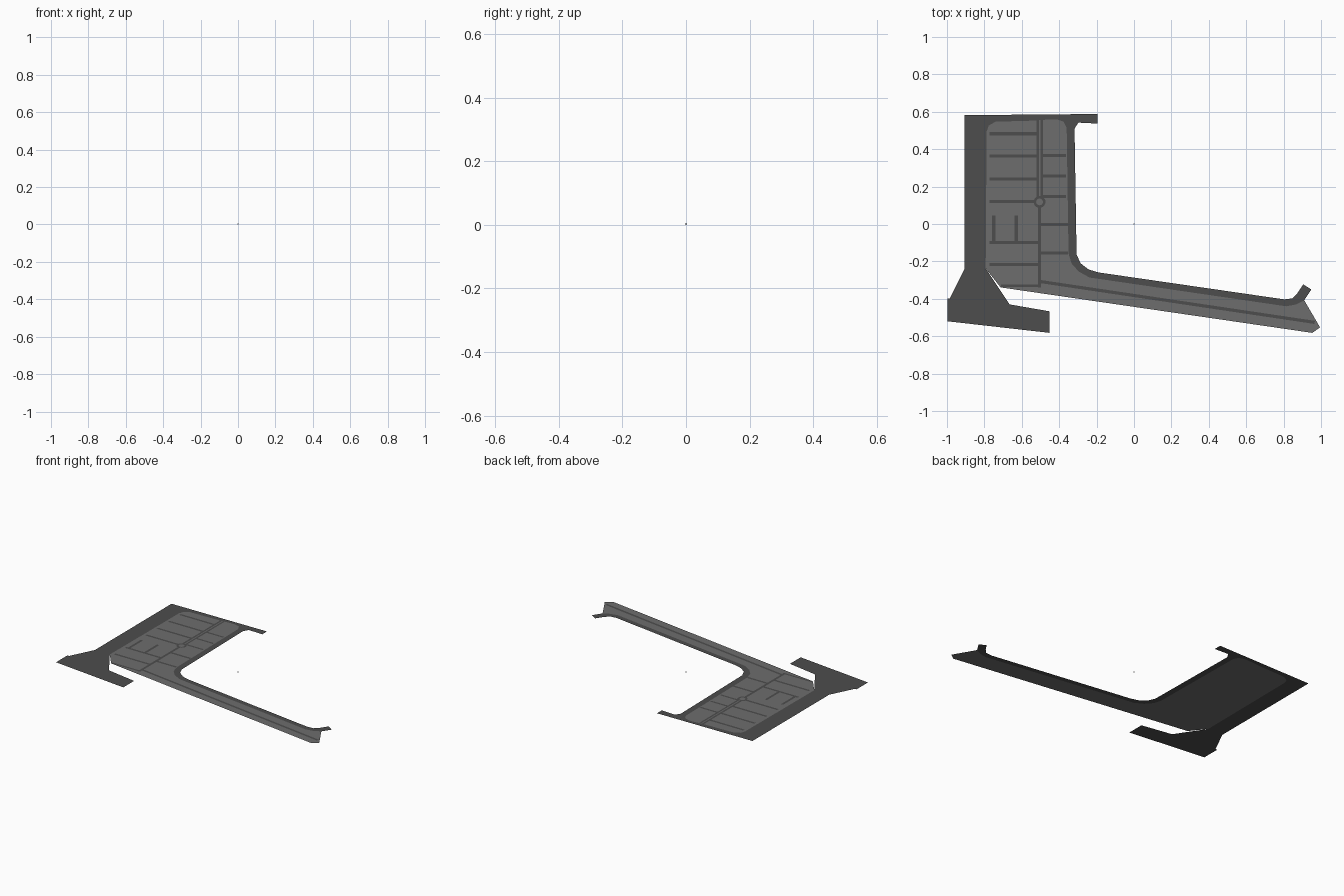
import bpy, bmesh, math
from mathutils import Vector

if "Cube" in bpy.data.objects:
    bpy.data.objects.remove(bpy.data.objects["Cube"])


def material(name, v):
    m = bpy.data.materials.new(name)
    m.diffuse_color = (v, v, v, 1)
    m.use_nodes = True
    m.node_tree.nodes["Principled BSDF"].inputs["Base Color"].default_value = m.diffuse_color
    return m


DARK = material("dark_asphalt", 0.075)
LIGHT = material("light_pavement", 0.155)


def sheet(name, polys, z, mat):
    """Flat upward-facing polygons gathered in one object."""
    bm = bmesh.new()
    for poly in polys:
        f = bm.faces.new([bm.verts.new((x, y, z)) for x, y in poly])
        f.normal_update()
        if f.normal.z < 0:
            f.normal_flip()
    bmesh.ops.triangulate(bm, faces=bm.faces[:])
    me = bpy.data.meshes.new(name)
    bm.to_mesh(me)
    bm.free()
    me.materials.append(mat)
    ob = bpy.data.objects.new(name, me)
    bpy.context.collection.objects.link(ob)
    return ob


def strip(x1, y1, x2, y2, w=0.017):
    a, b = Vector((x1, y1)), Vector((x2, y2))
    d = (b - a).normalized()
    n = Vector((-d.y, d.x)) * w / 2
    return [a + n, a - n, b - n, b + n]


# Border shared by the road and the paved lot, from the far right round to the left
inner = [(0.91, -0.408), (0.868, -0.43), (0.814, -0.44), (-0.238, -0.286),
         (-0.296, -0.254), (-0.334, -0.211), (-0.35, -0.157), (-0.36, 0.515),
         (-0.376, 0.547), (-0.414, 0.56), (-0.47, 0.558), (-0.526, 0.553),
         (-0.74, 0.547), (-0.777, 0.526), (-0.788, 0.494), (-0.793, -0.238)]

# Perimeter road with its end branches
road = [(-0.905, -0.238), (-0.905, 0.582), (-0.195, 0.588), (-0.195, 0.537),
        (-0.297, 0.542), (-0.318, 0.51), (-0.307, -0.163), (-0.286, -0.21),
        (-0.243, -0.243), (-0.19, -0.259), (0.803, -0.403), (0.846, -0.398),
        (0.873, -0.371), (0.905, -0.323), (0.948, -0.35)]
road += inner + [(-0.665, -0.43), (-0.451, -0.467), (-0.451, -0.582),
                 (-0.998, -0.52), (-0.998, -0.398), (-0.985, -0.398)]
sheet("perimeter_road", [road], 0, DARK)

# Paved lot and the long lower strip
lot = inner + [(-0.713, -0.339), (0.953, -0.582), (0.995, -0.553)]
sheet("paved_lot", [lot], 0, LIGHT)

# Lanes laid on the lot
lanes = [strip(-0.772, y, -0.508, y) for y in (0.483, 0.363, 0.24, 0.12, -0.099, -0.216)]
lanes += [strip(-0.5, y, -0.364, y, 0.015) for y in (0.366, 0.256, 0.147)]
lanes += [strip(-0.5, y, -0.353, y) for y in (-0.003, -0.155)]
lanes += [strip(x, 0.045, x, -0.099) for x in (-0.75, -0.63)]
lanes += [strip(-0.514, 0.555, -0.514, 0.14, 0.014),
          strip(-0.494, 0.555, -0.494, 0.14, 0.013),
          strip(-0.505, 0.09, -0.505, -0.339),
          strip(-0.71, -0.331, -0.5, -0.331, 0.014),
          strip(-0.505, -0.307, 0.966, -0.526)]
sheet("inner_lanes", lanes, 0.0006, DARK)

# Roundabout ring
N = 20


def ring_point(r, i):
    a = 2 * math.pi * i / N
    return (-0.505 + r * math.cos(a), 0.118 + r * math.sin(a))


sheet("roundabout_island", [[ring_point(0.02, i) for i in range(N)]], 0.0011, LIGHT)
sheet("roundabout_ring", [[ring_point(0.018, i), ring_point(0.032, i),
                           ring_point(0.032, i + 1), ring_point(0.018, i + 1)]
                          for i in range(N)], 0.0012, DARK)

# Tiny marker post at the centre
bpy.ops.mesh.primitive_cube_add(size=1, location=(0, 0, 0.003))
post = bpy.context.object
post.name = "marker_post"
post.scale = (0.003, 0.003, 0.006)
post.data.materials.append(DARK)
